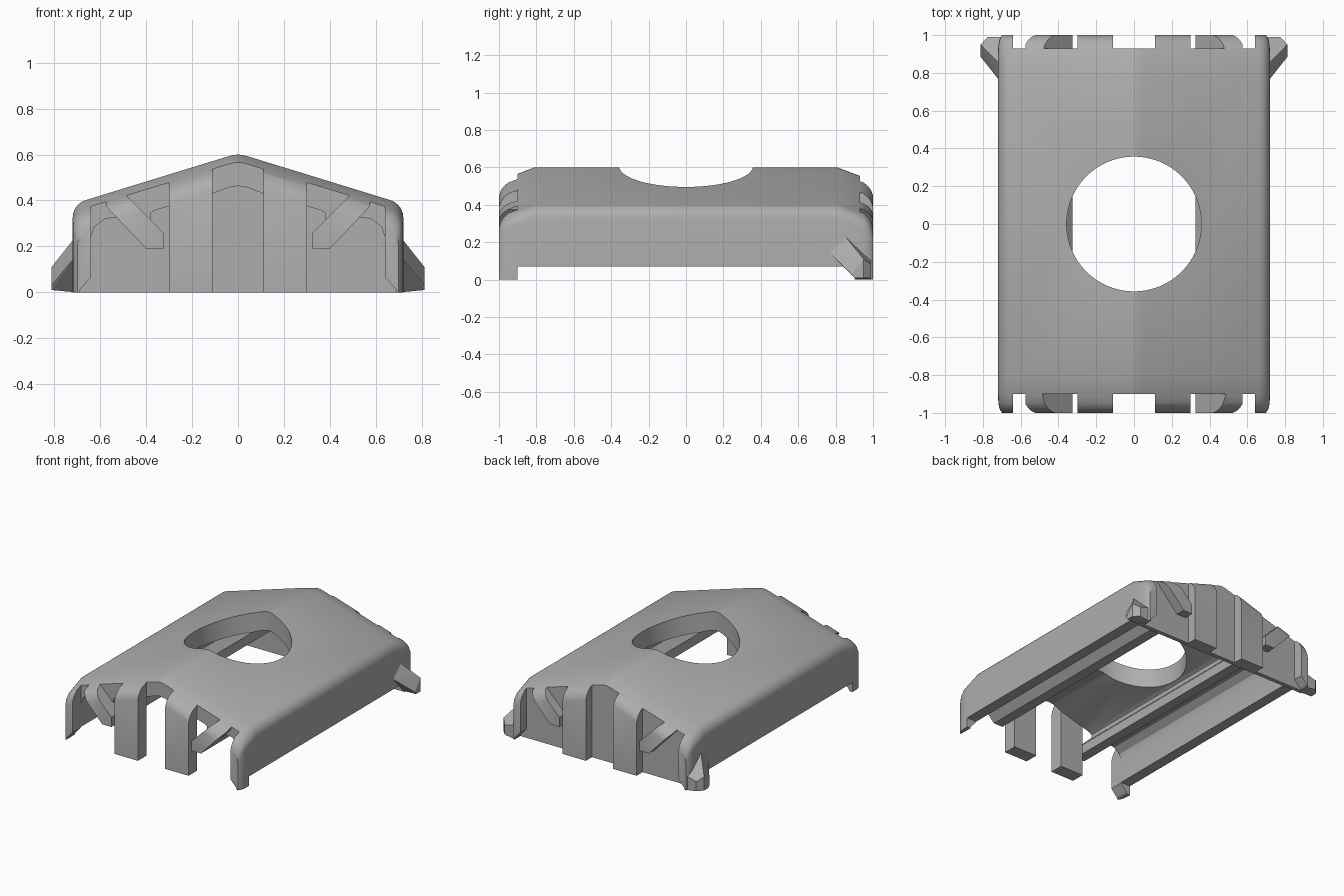
import bpy, bmesh, math
from mathutils import Vector

cube = bpy.data.objects.get("Cube")
if cube:
    bpy.data.objects.remove(cube, do_unlink=True)

grey = bpy.data.materials.new("plain grey")
grey.use_nodes = True
COLOUR = (0.42, 0.42, 0.42, 1)
grey.diffuse_color = COLOUR
grey.node_tree.nodes["Principled BSDF"].inputs["Base Color"].default_value = COLOUR


def finish(bm, name):
    bmesh.ops.recalc_face_normals(bm, faces=bm.faces)
    mesh = bpy.data.meshes.new(name)
    bm.to_mesh(mesh)
    bm.free()
    mesh.materials.append(grey)
    obj = bpy.data.objects.new(name, mesh)
    bpy.context.collection.objects.link(obj)
    return obj


def loft(name, rings):
    """Skin a row of matching closed rings and cap both ends."""
    bm = bmesh.new()
    rows = [[bm.verts.new(p) for p in ring] for ring in rings]
    n = len(rows[0])
    for a, b in zip(rows, rows[1:]):
        for i in range(n):
            j = (i + 1) % n
            bm.faces.new((a[i], a[j], b[j], b[i]))
    bm.faces.new(rows[0])
    bm.faces.new(rows[-1][::-1])
    return finish(bm, name)


def prism(name, outline, y0, y1, side=1):
    return loft(name, [[(side * x, y, z) for x, z in outline] for y in (y0, y1)])


def both_halves(half):
    """Mirror a half outline that starts low and ends on the ridge."""
    return half + [(-x, z) for x, z in reversed(half[:-1])]


def activate(obj):
    bpy.ops.object.select_all(action='DESELECT')
    obj.select_set(True)
    bpy.context.view_layer.objects.active = obj


def cut(target, cutter):
    mod = target.modifiers.new("cut", 'BOOLEAN')
    mod.operation, mod.solver, mod.object = 'DIFFERENCE', 'EXACT', cutter
    activate(target)
    bpy.ops.object.modifier_apply(modifier=mod.name)
    bpy.data.objects.remove(cutter, do_unlink=True)


# Outer cover: gabled section with rounded shoulders, lowered towards both ends
corner = [(0.64 + 0.08 * math.cos(a), 0.325 + 0.08 * math.sin(a))
          for a in (math.radians(t) for t in range(0, 76, 15))]
outer = both_halves([(0.72, 0)] + corner + [(0.05, 0.59), (0.02, 0.598), (0, 0.6)])
ends = [(0.81, 1, 0), (0.91, 1, 0.038), (0.95, 0.997, 0.052),
        (0.975, 0.99, 0.073), (0.99, 0.98, 0.094), (1, 0.97, 0.12)]
stations = [(-y, w, d) for y, w, d in reversed(ends)] + ends
cover = loft("cover", [[(x * w, y, z - (d if z > 0 else 0)) for x, z in outer]
                       for y, w, d in stations])

# Hollow inside, open underneath
inner = both_halves([(0.64, -0.1), (0.64, 0.24), (0.625, 0.285), (0.58, 0.32),
                     (0.5, 0.33), (0.38, 0.31), (0.38, 0.345), (0.36, 0.358),
                     (0.11, 0.43), (0.04, 0.457), (0, 0.463)])
cut(cover, prism("hollow_cutter", inner, -0.9, 0.9))

# Raised lower edge of the side walls
cut(cover, prism("sill_cutter", [(-1, -0.2), (1, -0.2), (1, 0.07), (-1, 0.07)], -0.9, 0.9))

# Slots between the end bars: right through in front, shallow at the back
middle = [(-0.11, -0.1), (0.11, -0.1), (0.11, 0.8), (-0.11, 0.8)]
outside = [(0.3, -0.1), (0.69, -0.1), (0.69, 0.01), (0.64, 0.065), (0.64, 0.8),
           (0.575, 0.8), (0.575, 0.375), (0.4, 0.19), (0.325, 0.19),
           (0.325, 0.26), (0.49, 0.425), (0.49, 0.8), (0.3, 0.8)]
for y0, y1 in ((-1.1, -0.9), (0.93, 1.1)):
    cut(cover, prism("slot_cutter", middle, y0, y1))
    for side in (1, -1):
        cut(cover, prism("slot_cutter", outside, y0, y1, side))

# Round opening in the roof
circle = [(0.357 * math.cos(t * math.tau / 64), 0.357 * math.sin(t * math.tau / 64))
          for t in range(64)]
cut(cover, loft("hole_cutter", [[(x, y, z) for x, y in circle] for z in (0.1, 0.9)]))
activate(cover)
bpy.ops.object.shade_smooth_by_angle(angle=math.radians(28))

# Slanted beams along the inside, and wedge clips at the back corners
beam = [(0.325, 0.19), (0.4, 0.19), (0.54, 0.34), (0.45, 0.385), (0.325, 0.26)]
root = [(0.75, 0.16), (0.84, 0.245), (0.99, 0.1), (0.99, 0), (0.91, 0)]
tip = [(0.885, 0.03), (0.95, 0.11), (0.95, 0.01), (0.9, 0.01)]
heel = [(0.99, 0.01), (0.99, 0.08)]
for side, label in ((1, "left"), (-1, "right")):
    prism(label + "_beam", beam, -0.9, 0.91, side)
    bm = bmesh.new()
    for x, points in ((0.705, root), (0.812, tip), (0.775, heel)):
        for y, z in points:
            bm.verts.new(Vector((side * x, y, z)))
    bmesh.ops.convex_hull(bm, input=bm.verts)
    bmesh.ops.dissolve_limit(bm, angle_limit=0.02, verts=bm.verts, edges=bm.edges)
    finish(bm, label + "_clip")
